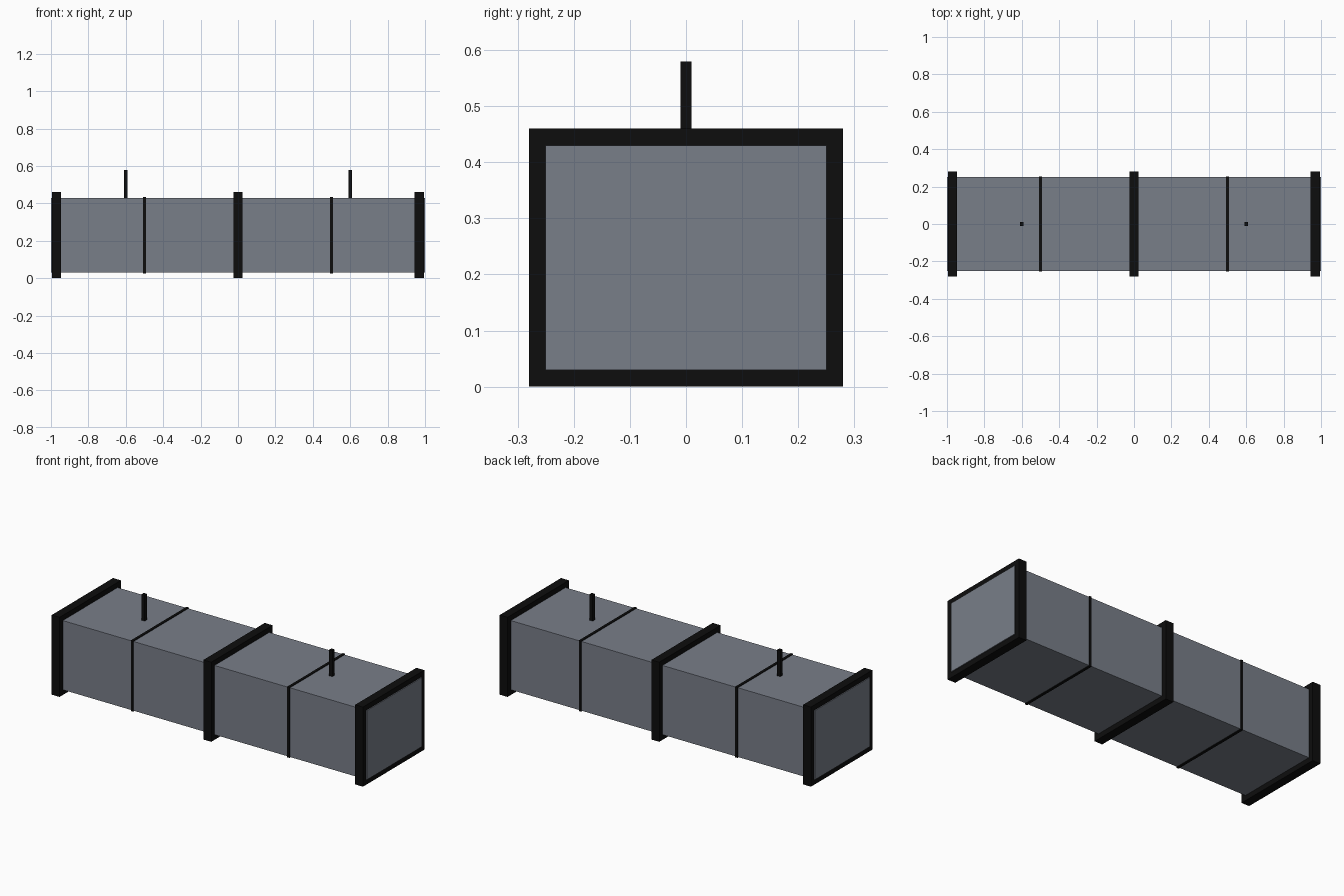
import bpy

if "Cube" in bpy.data.objects:
    bpy.data.objects.remove(bpy.data.objects["Cube"])


def material(name, rgb):
    m = bpy.data.materials.new(name)
    m.diffuse_color = (*rgb, 1)
    m.use_nodes = True
    m.node_tree.nodes["Principled BSDF"].inputs["Base Color"].default_value = m.diffuse_color
    return m


sheet_metal = material("grey sheet metal", (0.19, 0.21, 0.25))
black_steel = material("black steel", (0.004, 0.004, 0.004))


def box(name, center, size, mat):
    bpy.ops.mesh.primitive_cube_add(size=1, location=center)
    ob = bpy.context.object
    ob.name = name
    ob.scale = size
    bpy.ops.object.transform_apply(location=False, rotation=False, scale=True)
    ob.data.materials.append(mat)
    return ob


MID = 0.23  # height of the duct axis

# Rectangular duct body
box("duct_body", (0, 0, MID), (2.0, 0.5, 0.4), sheet_metal)

# Joint flanges at both ends and the middle
for label, x in (("left", -0.97), ("middle", 0), ("right", 0.97)):
    box(f"flange_{label}", (x, 0, MID), (0.05, 0.56, 0.46), black_steel)

for label, side in (("left", -1), ("right", 1)):
    # Thin seam bands
    box(f"seam_{label}", (side * 0.5, 0, MID), (0.015, 0.508, 0.408), black_steel)
    # Hanger rods
    box(f"hanger_rod_{label}", (side * 0.6, 0, 0.505), (0.02, 0.02, 0.15), black_steel)
